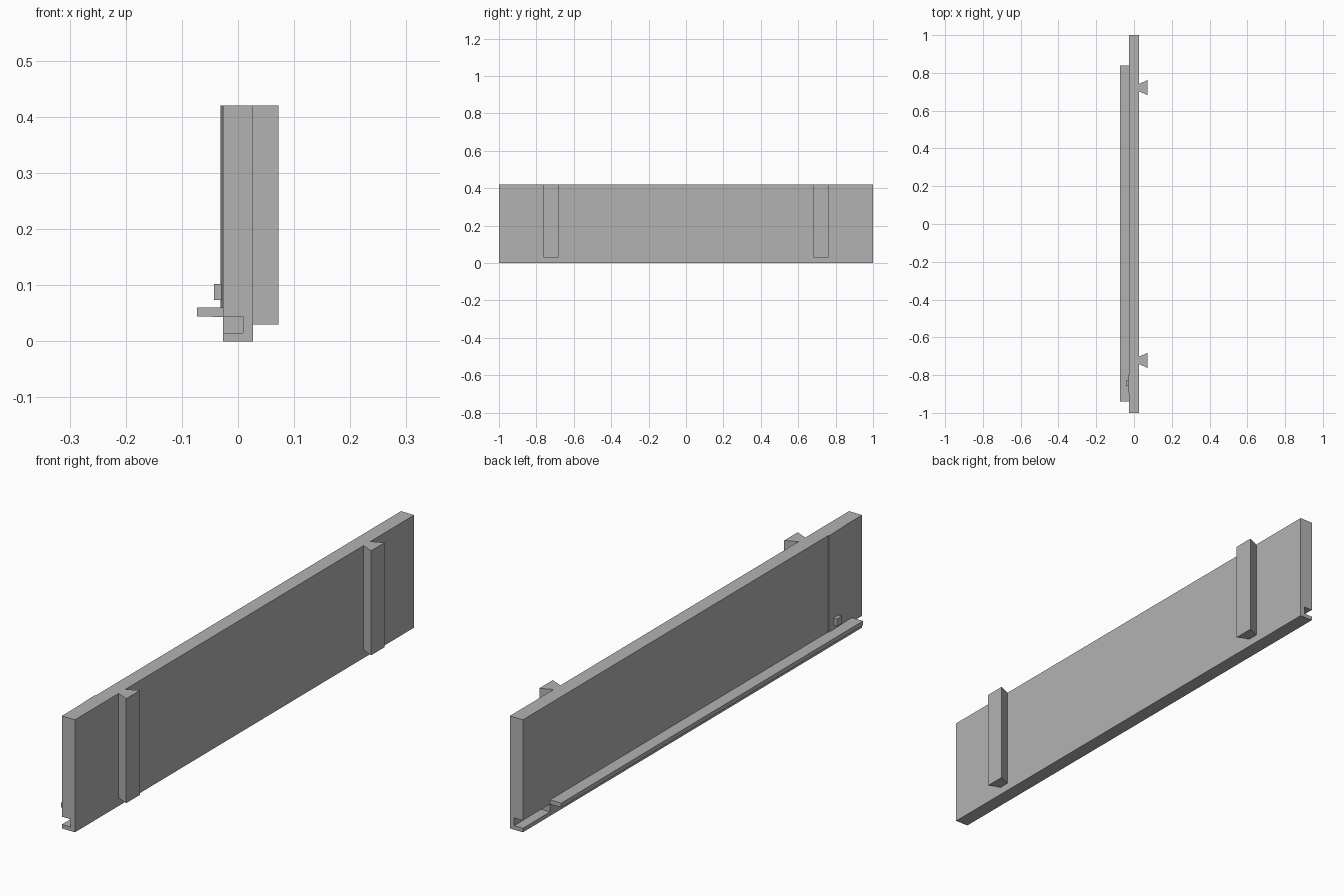
import bpy
import bmesh
from mathutils import Vector

cube = bpy.data.objects.get("Cube")
if cube:
    bpy.data.objects.remove(cube, do_unlink=True)

grey = bpy.data.materials.new("plain grey")
grey.use_nodes = True
colour = (0.45, 0.45, 0.45, 1)
grey.diffuse_color = colour
grey.node_tree.nodes["Principled BSDF"].inputs["Base Color"].default_value = colour


def prism(name, profile, axis, start, end):
    """Extrude a closed profile along y (x, z points) or z (x, y points)."""
    bm = bmesh.new()
    if axis == "y":
        points = [(a, start, b) for a, b in profile]
        step = Vector((0, end - start, 0))
    else:
        points = [(a, b, start) for a, b in profile]
        step = Vector((0, 0, end - start))
    base = bm.faces.new([bm.verts.new(p) for p in points])
    extruded = bmesh.ops.extrude_face_region(bm, geom=[base], use_keep_orig=True)
    verts = [g for g in extruded["geom"] if isinstance(g, bmesh.types.BMVert)]
    bmesh.ops.translate(bm, verts=verts, vec=step)
    bmesh.ops.recalc_face_normals(bm, faces=bm.faces)
    mesh = bpy.data.meshes.new(name)
    bm.to_mesh(mesh)
    bm.free()
    mesh.materials.append(grey)
    obj = bpy.data.objects.new(name, mesh)
    bpy.context.collection.objects.link(obj)
    return obj


side = 0.027       # half thickness of the panel
top = 0.42
slot_low, slot_high, slot_depth = 0.015, 0.044, 0.009

# Panel with a groove along the foot of its right side
prism("panel", [(-side, 0), (side, 0), (side, top), (-side, top),
                (-side, slot_high), (slot_depth, slot_high),
                (slot_depth, slot_low), (-side, slot_low)], "y", -1, 1)

# Rail with a tongue filling the groove and a ledge standing out
prism("rail", [(slot_depth, slot_low), (slot_depth, slot_high),
               (-side, slot_high), (-side, 0.06), (-0.073, 0.06),
               (-0.073, slot_high), (-side, slot_high - 0.0005),
               (-side, slot_low)], "y", -0.94, 0.84)

# Shallow ramp near the front end
prism("ramp", [(-side, -0.917), (-side, -0.8), (-0.031, -0.8)], "z", slot_high, top)

# Small peg on the ramp
prism("peg", [(-0.043, -0.857), (-side, -0.857), (-side, -0.829),
              (-0.043, -0.829)], "z", 0.074, 0.102)

# Dovetail ribs on the left side
for label, y in (("front", -0.722), ("back", 0.722)):
    prism(label + "_dovetail", [(side, y - 0.02), (0.072, y - 0.04),
                                (0.072, y + 0.04), (side, y + 0.02)],
          "z", 0.03, top)
